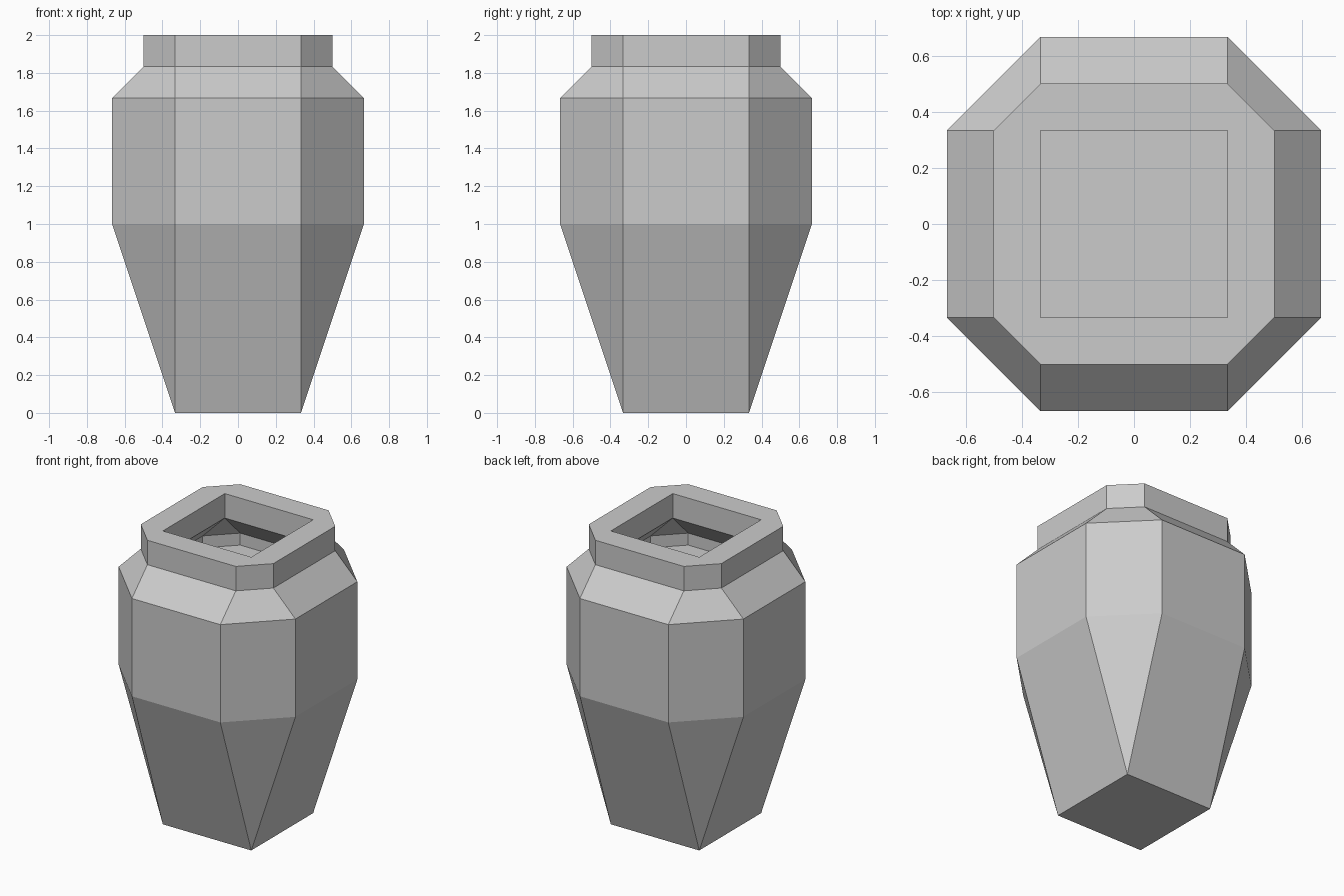
import bpy, bmesh

if "Cube" in bpy.data.objects:
    bpy.data.objects.remove(bpy.data.objects["Cube"])

FLAT = 1 / 3  # half-width of every straight side


def ring(bm, half, z):
    """Chamfered square; collapses to a plain square when half == FLAT."""
    f, h = FLAT, half
    pts = [(f, -h), (h, -f), (h, f), (f, h), (-f, h), (-h, f), (-h, -f), (-f, -h)]
    return [bm.verts.new((x, y, z)) for x, y in pts]


# Profile (half-width, height): outside from foot to rim, then down the inside
profile = [
    (FLAT, 0), (2 / 3, 1), (2 / 3, 5 / 3), (0.5, 11 / 6), (0.5, 2),   # body, shoulder, neck
    (FLAT, 2), (FLAT, 11 / 6), (0.5, 5 / 3), (0.5, 1.585),            # mouth and cavity
]

bm = bmesh.new()
rings = [ring(bm, h, z) for h, z in profile]
for a, b in zip(rings, rings[1:]):
    for i in range(8):
        j = (i + 1) % 8
        bm.faces.new((a[i], a[j], b[j], b[i]))

# Base and inner floor
bm.faces.new(rings[0][::-1])
bm.faces.new(rings[-1])

# Merge the doubled corners of the square rings
bmesh.ops.remove_doubles(bm, verts=bm.verts[:], dist=1e-4)
bmesh.ops.recalc_face_normals(bm, faces=bm.faces[:])

mesh = bpy.data.meshes.new("urn")
bm.to_mesh(mesh)
bm.free()
urn = bpy.data.objects.new("urn", mesh)
bpy.context.collection.objects.link(urn)
